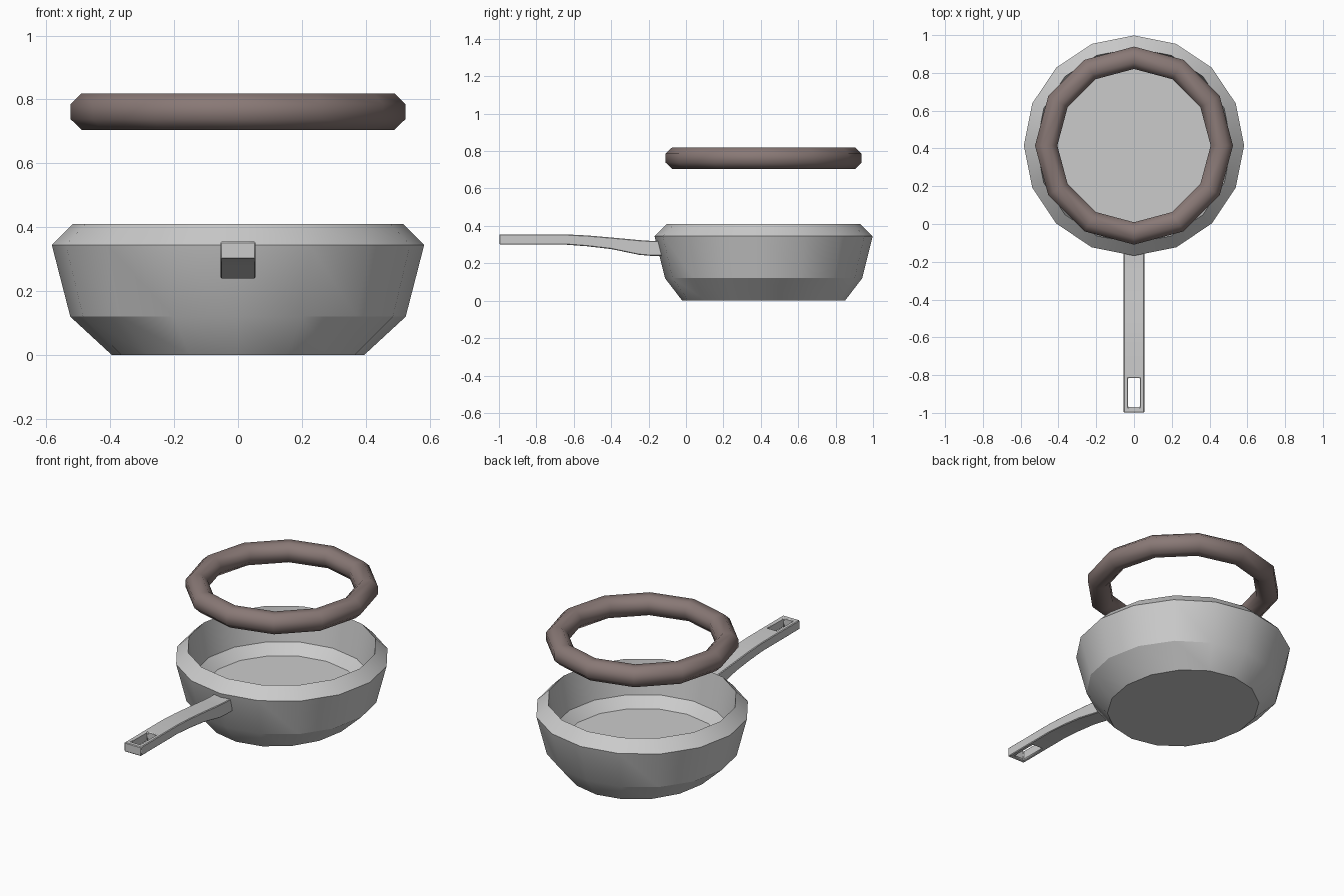
import bpy, bmesh
from math import cos, sin, pi, radians

if "Cube" in bpy.data.objects:
    bpy.data.objects.remove(bpy.data.objects["Cube"])

CY = 0.415  # pan centre along y


def finish(bm, name, angle):
    bmesh.ops.recalc_face_normals(bm, faces=bm.faces)
    me = bpy.data.meshes.new(name)
    bm.to_mesh(me)
    bm.free()
    ob = bpy.data.objects.new(name, me)
    bpy.context.collection.objects.link(ob)
    bpy.ops.object.select_all(action='DESELECT')
    ob.select_set(True)
    bpy.context.view_layer.objects.active = ob
    bpy.ops.object.shade_smooth_by_angle(angle=radians(angle))
    return ob


def lathe(name, profile, sides, closed, angle):
    """Sweep (x radius, y radius, z) points around the pan's axis."""
    bm = bmesh.new()
    loops = [[bm.verts.new((rx * sin(2 * pi * i / sides), CY + ry * cos(2 * pi * i / sides), z))
              for i in range(sides)] for rx, ry, z in profile]
    pairs = list(zip(loops, loops[1:]))
    if closed:
        pairs.append((loops[-1], loops[0]))
    else:
        bm.faces.new(loops[0])
        bm.faces.new(loops[-1])
    for a, b in pairs:
        for i in range(sides):
            j = (i + 1) % sides
            bm.faces.new((a[i], a[j], b[j], b[i]))
    return finish(bm, name, angle)


# Pan body: outer wall, sloped rim, inner wall and sunken floor
lathe("pan_body", [(0.395, 0.435, 0.0), (0.525, 0.527, 0.12), (0.583, 0.583, 0.345),
                   (0.517, 0.517, 0.41), (0.483, 0.483, 0.21), (0.425, 0.425, 0.153)],
      16, False, 24)

# Floating ring: octagonal section, 12 segments
section = []
for k in range(8):
    a = pi / 8 + k * pi / 4
    r = 0.465 + 0.064 * cos(a)
    section.append((r, r, 0.762 + 0.062 * sin(a)))
ring = lathe("ring", section, 12, True, 60)
mat = bpy.data.materials.new("brown")
mat.diffuse_color = (0.25, 0.19, 0.18, 1)
mat.use_nodes = True
mat.node_tree.nodes["Principled BSDF"].inputs["Base Color"].default_value = mat.diffuse_color
ring.data.materials.append(mat)

# Handle: stations of (y, bottom z, top z), with a hanging hole near the end
stations = [(-0.998, 0.30, 0.355), (-0.97, 0.30, 0.355), (-0.815, 0.30, 0.355),
            (-0.65, 0.30, 0.355), (-0.53, 0.291, 0.349), (-0.40, 0.276, 0.338),
            (-0.25, 0.245, 0.324), (-0.19, 0.24, 0.32), (-0.12, 0.24, 0.32)]
columns = [-0.055, -0.031, 0.031, 0.055]
bm = bmesh.new()
grid = [[bm.verts.new((x, y, lo)) for x in columns] for y, lo, hi in stations]
for i in range(len(stations) - 1):
    for j in range(3):
        if (i, j) != (1, 1):
            bm.faces.new((grid[i][j], grid[i][j + 1], grid[i + 1][j + 1], grid[i + 1][j]))
ext = bmesh.ops.extrude_face_region(bm, geom=bm.faces[:], use_keep_orig=True)
for v in ext["geom"]:
    if isinstance(v, bmesh.types.BMVert):
        v.co.z = min(stations, key=lambda s: abs(s[0] - v.co.y))[2]
handle = finish(bm, "handle", 30)
bevel = handle.modifiers.new("soft_edges", 'BEVEL')
bevel.width = 0.004
bevel.segments = 1
bevel.limit_method = 'ANGLE'
bevel.angle_limit = radians(40)
